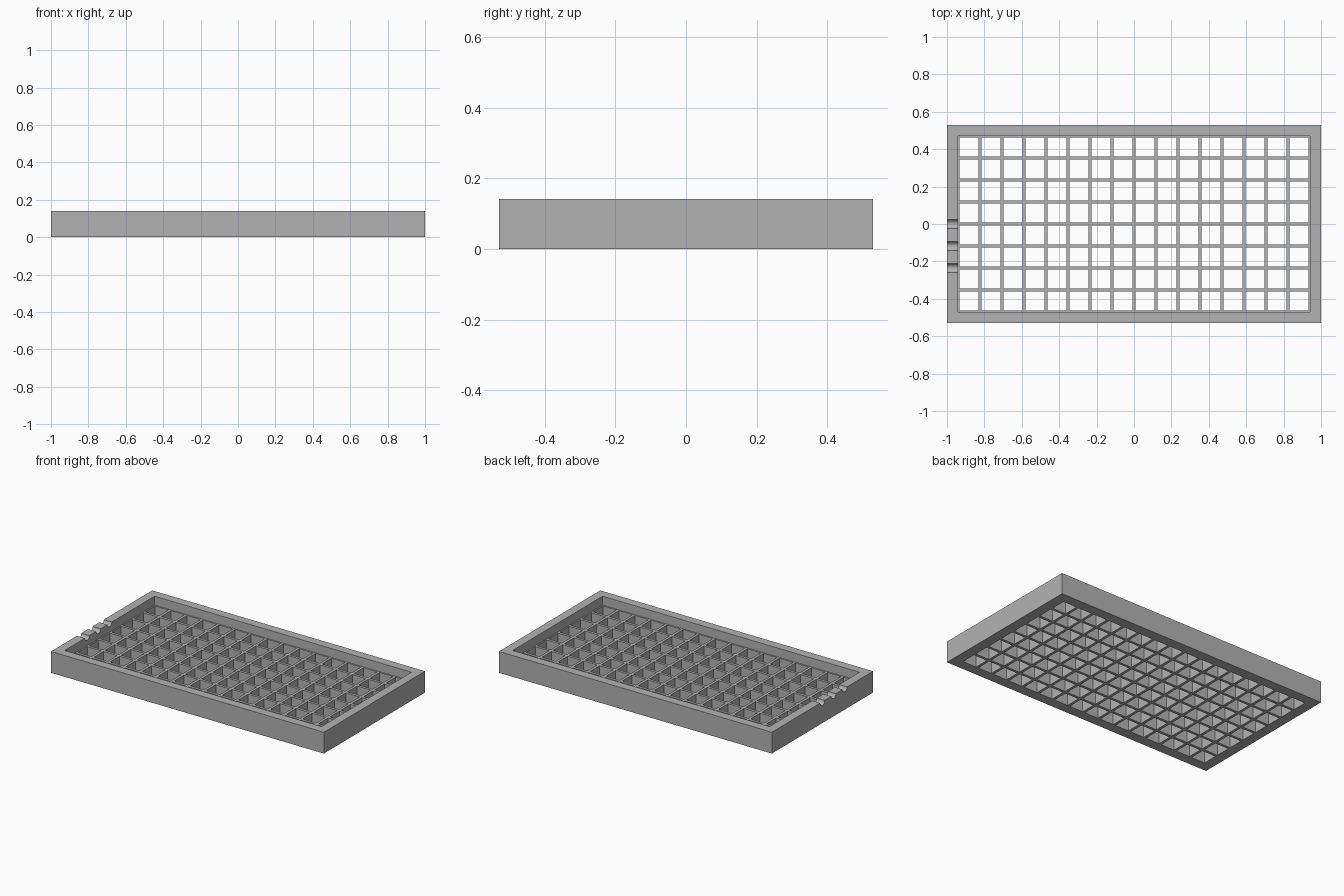
import bpy
from mathutils import Matrix
import math

cube = bpy.data.objects.get("Cube")
if cube:
    bpy.data.objects.remove(cube, do_unlink=True)

U = 2 / 170                      # one millimetre in scene units
LENGTH, DEPTH, HEIGHT = 170 * U, 90 * U, 12 * U
WALL, PITCH, BAR = 5 * U, 10 * U, 1.5 * U
GRID_TOP = 7 * U

grey = bpy.data.materials.new("plain grey")
grey.use_nodes = True
grey.diffuse_color = (0.45, 0.45, 0.45, 1)
grey.node_tree.nodes["Principled BSDF"].inputs["Base Color"].default_value = (0.45, 0.45, 0.45, 1)


def box(name, low, high):
    """Box between two opposite corners."""
    bpy.ops.mesh.primitive_cube_add(size=1, location=[(a + b) / 2 for a, b in zip(low, high)])
    ob = bpy.context.object
    ob.name = name
    ob.scale = [b - a for a, b in zip(low, high)]
    bpy.ops.object.transform_apply(location=True, rotation=False, scale=True)
    ob.data.materials.append(grey)
    return ob


def cut(target, cutter):
    mod = target.modifiers.new("cut", 'BOOLEAN')
    mod.operation = 'DIFFERENCE'
    mod.solver = 'EXACT'
    mod.object = cutter
    cutter.hide_render = True
    bpy.context.view_layer.objects.active = target
    bpy.ops.object.modifier_apply(modifier=mod.name)
    bpy.data.objects.remove(cutter, do_unlink=True)


# Tray: solid block hollowed down to the grid surface
x, y = LENGTH / 2, DEPTH / 2
tray = box("grid_tray", (-x, -y, 0), (x, y, HEIGHT))
cut(tray, box("hollow", (-x + WALL, -y + WALL, GRID_TOP), (x - WALL, y - WALL, 2 * HEIGHT)))

# Square holes leave the crossing bars and a narrow ledge
hole = (PITCH - BAR) / 2
cells = []
for i in range(16):
    for j in range(8):
        cx, cy = (i - 7.5) * PITCH, (j - 3.5) * PITCH
        cells.append(box("hole", (cx - hole, cy - hole, -HEIGHT), (cx + hole, cy + hole, HEIGHT)))
bpy.ops.object.select_all(action='DESELECT')
for ob in cells:
    ob.select_set(True)
bpy.context.view_layer.objects.active = cells[0]
bpy.ops.object.join()
cut(tray, bpy.context.object)

# Rounded cable notches across the top of the right wall
for k in range(3):
    bpy.ops.mesh.primitive_cylinder_add(vertices=32, radius=2 * U, depth=3 * WALL,
                                        location=(-x, -k * PITCH, HEIGHT),
                                        rotation=(0, math.pi / 2, 0))
    notch = bpy.context.object
    notch.data.materials.append(grey)
    cut(tray, notch)

bpy.ops.object.select_all(action='DESELECT')
tray.select_set(True)
bpy.context.view_layer.objects.active = tray
bpy.ops.object.shade_smooth_by_angle(angle=math.radians(30))
